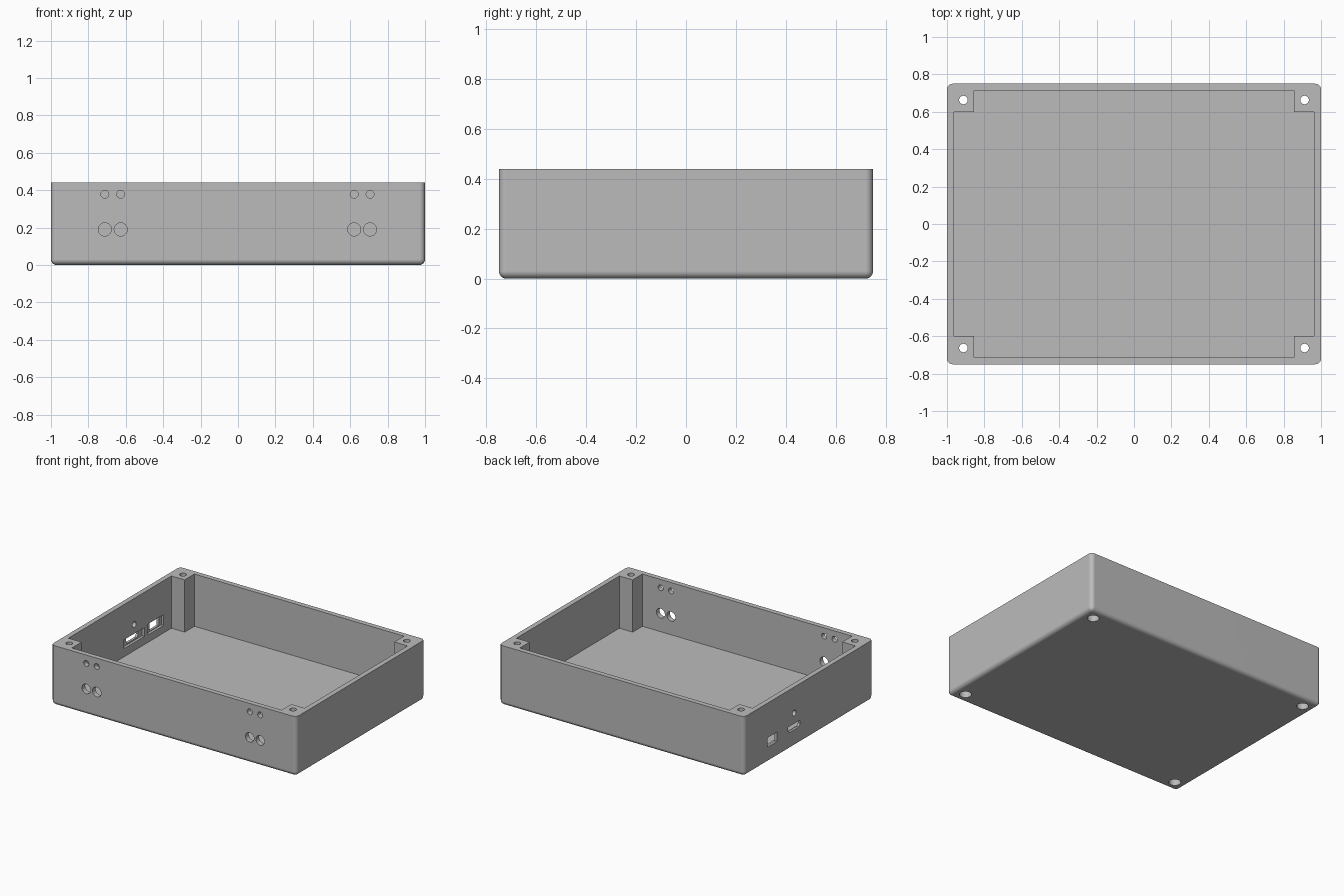
import bpy, bmesh, math
from mathutils import Matrix

cube = bpy.data.objects.get("Cube")
if cube:
    bpy.data.objects.remove(cube, do_unlink=True)

W, D, H = 1.0, 0.75, 0.44      # half width, half depth, height
IN_X, IN_Y = 0.963, 0.713      # inner wall faces
POST_X, POST_Y = 0.855, 0.60   # inner corners of the posts
FLOOR = 0.055

grey = bpy.data.materials.new("Housing grey")
grey.use_nodes = True
GREY = (0.5, 0.5, 0.5, 1)
grey.diffuse_color = GREY
grey.node_tree.nodes["Principled BSDF"].inputs["Base Color"].default_value = GREY


def to_object(name, bm):
    bmesh.ops.recalc_face_normals(bm, faces=bm.faces)
    mesh = bpy.data.meshes.new(name)
    bm.to_mesh(mesh)
    bm.free()
    mesh.materials.append(grey)
    obj = bpy.data.objects.new(name, mesh)
    bpy.context.collection.objects.link(obj)
    return obj


def cut(obj, bm):
    """Subtract a bmesh solid from the object."""
    cutter = to_object("cutter", bm)
    cutter.hide_render = True
    mod = obj.modifiers.new("cut", 'BOOLEAN')
    mod.operation = 'DIFFERENCE'
    mod.solver = 'EXACT'
    mod.object = cutter
    bpy.context.view_layer.objects.active = obj
    bpy.ops.object.modifier_apply(modifier=mod.name)
    bpy.data.objects.remove(cutter, do_unlink=True)


def box(bm, lo, hi):
    size = [b - a for a, b in zip(lo, hi)]
    mid = [(a + b) / 2 for a, b in zip(lo, hi)]
    m = Matrix.Translation(mid) @ Matrix.Diagonal((*size, 1))
    return bmesh.ops.create_cube(bm, size=1, matrix=m)["verts"]


def rod(bm, centre, radius, length, axis):
    turn = {'X': Matrix.Rotation(math.pi / 2, 4, 'Y'),
            'Y': Matrix.Rotation(math.pi / 2, 4, 'X'),
            'Z': Matrix()}[axis]
    bmesh.ops.create_cone(bm, cap_ends=True, segments=32, radius1=radius,
                          radius2=radius, depth=length,
                          matrix=Matrix.Translation(centre) @ turn)


def prism(bm, points, vector):
    face = bm.faces.new([bm.verts.new(p) for p in points])
    new = bmesh.ops.extrude_face_region(bm, geom=[face])["geom"]
    bmesh.ops.translate(bm, vec=vector,
                        verts=[v for v in new if isinstance(v, bmesh.types.BMVert)])


# Outer shell: block rounded on upright and bottom edges
bm = bmesh.new()
box(bm, (-W, -D, 0), (W, D, H))
edges = [e for e in bm.edges if any(v.co.z < H / 2 for v in e.verts)]
bmesh.ops.bevel(bm, geom=edges, offset=0.03, segments=6, profile=0.5,
                affect='EDGES')
housing = to_object("open_housing", bm)

# Cavity, stepped in at each corner to leave the screw posts
bm = bmesh.new()
outline = []
for sx, sy in ((1, 1), (-1, 1), (-1, -1), (1, -1)):
    corner = [(IN_X, POST_Y), (POST_X, POST_Y), (POST_X, IN_Y)]
    if sx * sy < 0:
        corner.reverse()
    outline += [(sx * x, sy * y, FLOOR) for x, y in corner]
prism(bm, outline, (0, 0, H))
cut(housing, bm)

# Screw holes through the posts, then wide recesses underneath
for radius, length in ((0.023, 2), (0.04, 0.2)):
    bm = bmesh.new()
    for x in (-0.912, 0.912):
        for y in (-0.663, 0.663):
            rod(bm, (x, y, 0), radius, length, 'Z')
    cut(housing, bm)

# Front wall: two pairs of sockets with small indicator holes above
bm = bmesh.new()
for x in (-0.712, -0.627, 0.621, 0.706):
    rod(bm, (x, -D, 0.19), 0.035, 0.2, 'Y')
    rod(bm, (x, -D, 0.378), 0.021, 0.2, 'Y')
cut(housing, bm)

# Side wall: square port, wide port with tapered lower corners, round hole
bm = bmesh.new()
box(bm, (-1.1, 0.37, 0.115), (-0.9, 0.48, 0.185))
wide = [(0.10, 0.17), (0.24, 0.17), (0.24, 0.145),
        (0.225, 0.125), (0.115, 0.125), (0.10, 0.145)]
prism(bm, [(-1.1, y, z) for y, z in wide], (0.2, 0, 0))
rod(bm, (-W, 0.168, 0.248), 0.021, 0.2, 'X')
cut(housing, bm)

# Shallow pockets behind the ports
bm = bmesh.new()
box(bm, (-0.982, 0.33, 0.11), (-0.9, 0.51, 0.19))
box(bm, (-0.982, 0.05, 0.115), (-0.9, 0.285, 0.18))
cut(housing, bm)

# Smooth rounds, crisp cut edges
bpy.ops.object.select_all(action='DESELECT')
housing.select_set(True)
bpy.context.view_layer.objects.active = housing
bpy.ops.object.shade_smooth_by_angle(angle=math.radians(30))
weighted = housing.modifiers.new("flat_panels", 'WEIGHTED_NORMAL')
weighted.keep_sharp = True
